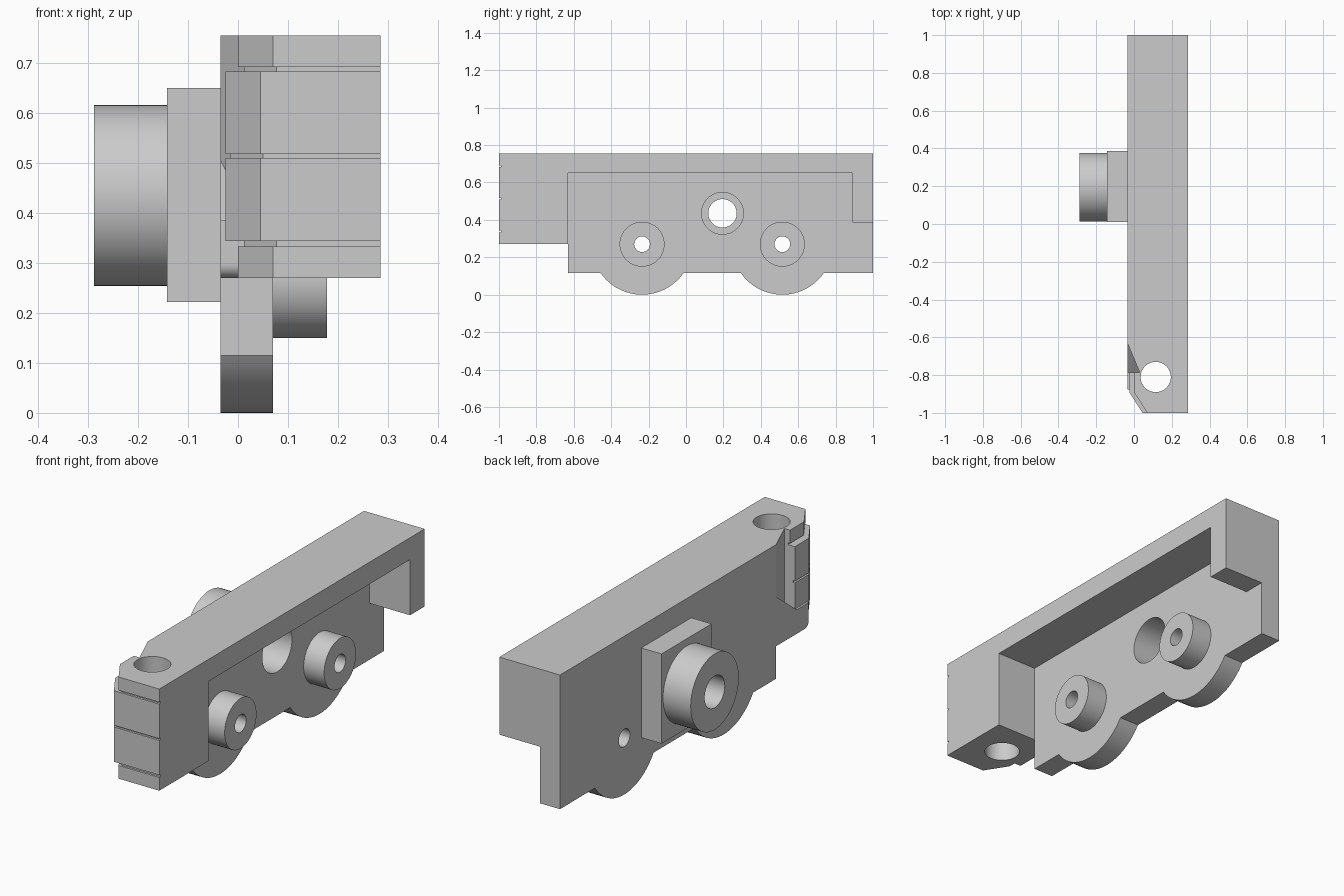
import bpy, math
from mathutils import Matrix, Vector

cube = bpy.data.objects.get("Cube")
if cube:
    bpy.data.objects.remove(cube, do_unlink=True)

grey = bpy.data.materials.new("plain grey")
grey.use_nodes = True
grey.diffuse_color = (0.6, 0.6, 0.6, 1)
grey.node_tree.nodes["Principled BSDF"].inputs["Base Color"].default_value = (0.6, 0.6, 0.6, 1)


def prism(name, outline, low, high, axis):
    """Extrude an outline along x (outline in y, z) or along z (outline in x, y)."""
    def place(p, t):
        return (t, p[0], p[1]) if axis == "x" else (p[0], p[1], t)
    n = len(outline)
    area = sum(outline[i - 1][0] * outline[i][1] - outline[i][0] * outline[i - 1][1] for i in range(n))
    if area < 0:
        outline = outline[::-1]
    verts = [place(p, low) for p in outline] + [place(p, high) for p in outline]
    faces = [list(range(n))[::-1], list(range(n, 2 * n))]
    faces += [[i, (i + 1) % n, n + (i + 1) % n, n + i] for i in range(n)]
    mesh = bpy.data.meshes.new(name)
    mesh.from_pydata(verts, [], faces)
    mesh.materials.append(grey)
    obj = bpy.data.objects.new(name, mesh)
    bpy.context.collection.objects.link(obj)
    return obj


def arc(cy, cz, r, start, end, steps):
    angles = [start + (end - start) * i / steps for i in range(steps + 1)]
    return [(cy + r * math.cos(a), cz + r * math.sin(a)) for a in angles]


def circle(cy, cz, r):
    return arc(cy, cz, r, 0, 2 * math.pi, 64)[:-1]


def box(a0, a1, b0, b1):
    return [(a0, b0), (a1, b0), (a1, b1), (a0, b1)]


def drill(obj, center, r, axis="x"):
    cutter = prism("drill", circle(*center, r), -2, 2, axis)
    cutter.hide_render = True
    mod = obj.modifiers.new("hole", "BOOLEAN")
    mod.operation, mod.solver, mod.object = "DIFFERENCE", "EXACT", cutter
    bpy.context.view_layer.objects.active = obj
    bpy.ops.object.modifier_apply(modifier=mod.name)
    bpy.data.objects.remove(cutter, do_unlink=True)


parts = []
BACK, FACE, RIM = -0.035, 0.07, 0.285
BOSSES = [(-0.235, 0.27), (0.515, 0.27)]
BORE = (0.195, 0.435)

# Main plate with two round lobes along its lower edge
half = math.acos((0.27 - 0.115) / 0.27)
outline = [(-0.63, 0.755), (-0.63, 0.115)]
for cy, cz in BOSSES:
    outline += arc(cy, cz, 0.27, -math.pi / 2 - half, -math.pi / 2 + half, 24)
outline += [(1, 0.115), (1, 0.755)]
plate = prism("main_plate", outline, BACK, FACE, "x")
for c in BOSSES:
    drill(plate, c, 0.042)
drill(plate, BORE, 0.112)
parts.append(plate)

# Top rail with the hooked rear end
parts.append(prism("top_rail", [(-0.63, 0.65), (-0.63, 0.755), (1, 0.755), (1, 0.385),
                                (0.89, 0.385), (0.89, 0.65)], FACE, RIM, "x"))

# Hollow bosses
for label, c in zip(("front", "rear"), BOSSES):
    boss = prism(label + "_boss", circle(*c, 0.12), FACE, 0.178, "x")
    drill(boss, c, 0.042)
    parts.append(boss)

# Mounting pad and hub on the other side
pad = prism("mounting_pad", box(0.01, 0.387, 0.222, 0.65), -0.142, BACK, "x")
drill(pad, BORE, 0.112)
hub = prism("hub", circle(*BORE, 0.181), -0.288, -0.142, "x")
drill(hub, BORE, 0.076)
parts += [pad, hub]

# Front block: stacked bands (bottom, top, side x, chamfer end x, front y)
bands = [("lower_band", 0.27, 0.333, 0.0, 0.07, -1),
         ("lower_groove", 0.333, 0.344, 0.012, 0.077, -0.99),
         ("lower_grip", 0.344, 0.51, -0.025, 0.045, -1),
         ("middle_groove", 0.51, 0.518, -0.015, 0.05, -0.99),
         ("upper_grip", 0.518, 0.683, -0.025, 0.045, -1),
         ("upper_groove", 0.683, 0.692, 0.012, 0.077, -0.99),
         ("upper_band", 0.692, 0.755, 0.0, 0.07, -1)]
for name, low, high, side, end, front in bands:
    band = prism(name, [(RIM, -0.63), (BACK, -0.63), (0.03, -0.785), (side, -0.785),
                        (side, -0.89), (end, front), (RIM, front)], low, high, "z")
    drill(band, (0.115, -0.81), 0.08, "z")
    parts.append(band)

# Cheek closing the pocket, with sloped top and rounded lower corner
parts.append(prism("front_cheek", [(-0.63, 0.27), (-0.63, 0.505), (-0.785, 0.385), (-0.875, 0.385)]
                   + arc(-0.847, 0.298, 0.028, math.pi, 1.5 * math.pi, 8), BACK, 0.03, "x"))

# Smooth curved walls, keep hard edges
bpy.ops.object.select_all(action="DESELECT")
for obj in parts:
    obj.select_set(True)
bpy.context.view_layer.objects.active = parts[0]
bpy.ops.object.shade_smooth_by_angle(angle=math.radians(30))
